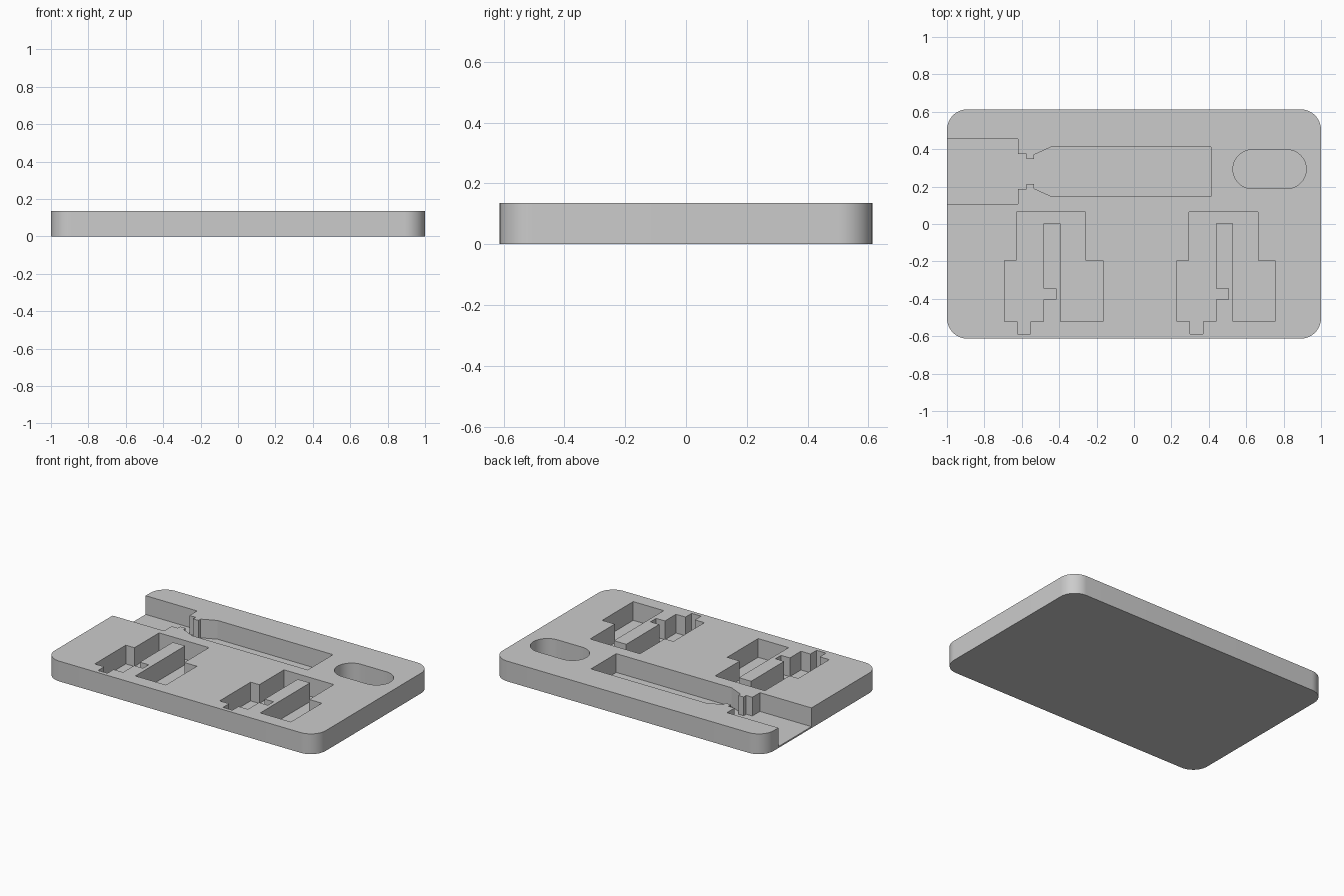
import bpy
import bmesh
from math import cos, sin, pi, radians

old = bpy.data.objects.get("Cube")
if old:
    bpy.data.objects.remove(old, do_unlink=True)

HEIGHT = 0.135
FLOOR = 0.01

grey = bpy.data.materials.new("plain grey")
grey.use_nodes = True
colour = (0.6, 0.6, 0.6, 1)
grey.diffuse_color = colour
grey.node_tree.nodes["Principled BSDF"].inputs["Base Color"].default_value = colour


def prism(name, outline, z0, z1):
    """Extrude a flat outline between two heights."""
    bm = bmesh.new()
    face = bm.faces.new([bm.verts.new((x, y, z0)) for x, y in outline])
    up = bmesh.ops.extrude_face_region(bm, geom=[face])
    for v in up["geom"]:
        if isinstance(v, bmesh.types.BMVert):
            v.co.z = z1
    bmesh.ops.recalc_face_normals(bm, faces=bm.faces)
    mesh = bpy.data.meshes.new(name)
    bm.to_mesh(mesh)
    bm.free()
    mesh.materials.append(grey)
    obj = bpy.data.objects.new(name, mesh)
    bpy.context.collection.objects.link(obj)
    return obj


def rounded(cx, cy, half_x, half_y, r, steps=16):
    """Rounded rectangle; a half height equal to r gives a stadium."""
    points = []
    for q, (sx, sy) in enumerate([(1, 1), (-1, 1), (-1, -1), (1, -1)]):
        for i in range(steps + 1):
            a = (q + i / steps) * pi / 2
            p = (cx + sx * (half_x - r) + r * cos(a),
                 cy + sy * (half_y - r) + r * sin(a))
            if not points or abs(p[0] - points[-1][0]) + abs(p[1] - points[-1][1]) > 1e-5:
                points.append(p)
    if abs(points[0][0] - points[-1][0]) + abs(points[0][1] - points[-1][1]) < 1e-5:
        points.pop()
    return points


# Tray slab
tray = prism("tray", rounded(0, 0, 1, 0.613, 0.11), 0, HEIGHT)

# Long tool slot, open at the right end: (x, half width) mirrored about its axis
axis = 0.28
profile = [(-1.1, 0.174), (-0.62, 0.174), (-0.62, 0.094), (-0.575, 0.094),
           (-0.575, 0.067), (-0.535, 0.067), (-0.535, 0.09), (-0.44, 0.133),
           (0.412, 0.133)]
slot = [(x, axis + w) for x, w in profile] + [(x, axis - w) for x, w in reversed(profile)]

# Hook-shaped pocket with a tongue left standing in the middle
hook = [(-0.628, 0.065), (-0.26, 0.065), (-0.26, -0.195), (-0.167, -0.195),
        (-0.167, -0.522), (-0.392, -0.522), (-0.392, 0.003), (-0.483, 0.003),
        (-0.483, -0.345), (-0.418, -0.345), (-0.418, -0.405), (-0.483, -0.405),
        (-0.483, -0.522), (-0.553, -0.522), (-0.553, -0.587), (-0.622, -0.587),
        (-0.622, -0.522), (-0.692, -0.522), (-0.692, -0.195), (-0.628, -0.195)]

outlines = {
    "slot_cutter": slot,
    "oval_cutter": rounded(0.725, 0.293, 0.196, 0.104, 0.104),
    "right_hook_cutter": hook,
    "left_hook_cutter": [(x + 0.922, y) for x, y in hook],
}

# Cut every pocket, then bake the result
cutters = []
for name, outline in outlines.items():
    cutter = prism(name, outline, FLOOR, HEIGHT + 0.1)
    cutter.hide_render = True
    cutters.append(cutter)
    mod = tray.modifiers.new(name, "BOOLEAN")
    mod.operation = "DIFFERENCE"
    mod.solver = "EXACT"
    mod.object = cutter

bpy.context.view_layer.update()
graph = bpy.context.evaluated_depsgraph_get()
baked = bpy.data.meshes.new_from_object(tray.evaluated_get(graph))
tray.modifiers.clear()
tray.data = baked
for cutter in cutters:
    bpy.data.objects.remove(cutter, do_unlink=True)

# Smooth corners, sharp rims
bpy.ops.object.select_all(action="DESELECT")
tray.select_set(True)
bpy.context.view_layer.objects.active = tray
bpy.ops.object.shade_smooth_by_angle(angle=radians(20))
